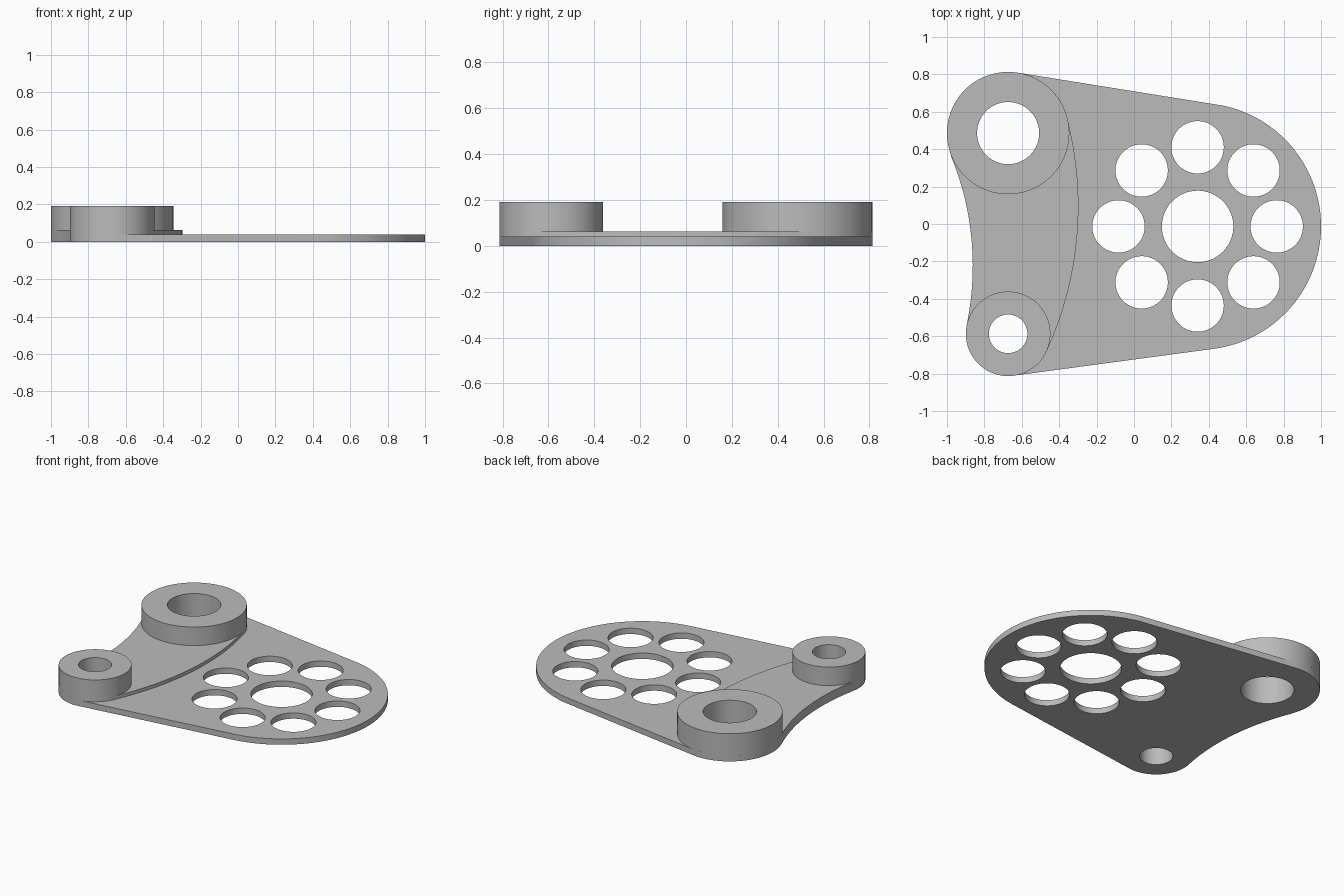
import bpy, bmesh
from math import cos, sin, atan2, acos, pi, tau, radians, ceil
from mathutils import Vector

if "Cube" in bpy.data.objects:
    bpy.data.objects.remove(bpy.data.objects["Cube"], do_unlink=True)

# Single painted-metal colour
grey = bpy.data.materials.new("plain grey")
grey.use_nodes = True
colour = (0.5, 0.5, 0.5, 1)
grey.diffuse_color = colour
grey.node_tree.nodes["Principled BSDF"].inputs["Base Color"].default_value = colour

# Levels
PLATE_TOP, WEB_TOP, BOSS_TOP = 0.04, 0.063, 0.19

# Construction circles: centre and radius
disc, disc_r = Vector((0.34, -0.013)), 0.66
big, big_r, big_hole = Vector((-0.673, 0.486)), 0.327, 0.166
small, small_r, small_hole = Vector((-0.673, -0.587)), 0.226, 0.103
waist, waist_r = Vector((-2.402, -0.224)), 1.54
bulge, bulge_r = Vector((-2.157, 0.096)), 1.86


def angle(a, b):
    return atan2(b.y - a.y, b.x - a.x)


def arc(c, r, start, end):
    """Points along an arc, leaving out the last one."""
    n = max(8, ceil(abs(end - start) / radians(2.5)))
    return [(c.x + r * cos(start + (end - start) * i / n),
             c.y + r * sin(start + (end - start) * i / n)) for i in range(n)]


def circle(c, r):
    return arc(c, r, 0, tau)


def slab(name, loops, bottom, top, keep_bottom=False):
    """Fill an outline with holes and extrude it upwards."""
    bm = bmesh.new()
    for loop in loops:
        verts = [bm.verts.new((x, y, bottom)) for x, y in loop]
        for i, v in enumerate(verts):
            bm.edges.new((verts[i - 1], v))
    bmesh.ops.triangle_fill(bm, edges=bm.edges[:], use_beauty=True)
    base = bm.faces[:]
    ext = bmesh.ops.extrude_face_region(bm, geom=base, use_keep_orig=True)
    moved = [g for g in ext["geom"] if isinstance(g, bmesh.types.BMVert)]
    bmesh.ops.translate(bm, verts=moved, vec=(0, 0, top - bottom))
    bmesh.ops.recalc_face_normals(bm, faces=bm.faces[:])
    if not keep_bottom:
        hidden = [f for f in bm.faces if all(v.co.z < bottom + 0.0001 for v in f.verts)]
        bmesh.ops.delete(bm, geom=hidden, context="FACES_ONLY")
    mesh = bpy.data.meshes.new(name)
    bm.to_mesh(mesh)
    bm.free()
    mesh.materials.append(grey)
    obj = bpy.data.objects.new(name, mesh)
    bpy.context.collection.objects.link(obj)
    bpy.ops.object.select_all(action="DESELECT")
    obj.select_set(True)
    bpy.context.view_layer.objects.active = obj
    bpy.ops.object.shade_smooth_by_angle(angle=radians(30))
    return obj


# Tangent directions shared by the outlines
upper = angle(disc, big) - acos((disc_r - big_r) / (big - disc).length)
lower = angle(disc, small) + acos((disc_r - small_r) / (small - disc).length)
waist_big, waist_small = angle(waist, big), angle(waist, small)
bulge_big, bulge_small = angle(bulge, big), angle(bulge, small)
lower %= tau
waist_edge = arc(waist, waist_r, waist_big, waist_small)
boss_holes = [circle(big, big_hole), circle(small, small_hole)]

# Base plate with a centre hole and a ring of eight holes
plate_outline = (arc(disc, disc_r, lower - tau, upper)
                 + arc(big, big_r, upper, pi + waist_big)
                 + waist_edge
                 + arc(small, small_r, pi + waist_small, lower))
ring = [circle(disc + 0.423 * Vector((cos(i * pi / 4), sin(i * pi / 4))), 0.14)
        for i in range(8)]
slab("base_plate", [plate_outline, circle(disc, 0.191)] + ring + boss_holes,
     0, PLATE_TOP, keep_bottom=True)

# Raised web joining the two bosses
web_outline = (arc(big, big_r, bulge_big, pi + waist_big)
               + waist_edge
               + arc(small, small_r, pi + waist_small, tau + bulge_small)
               + arc(bulge, bulge_r, bulge_small, bulge_big))
slab("raised_web", [web_outline] + boss_holes, PLATE_TOP, WEB_TOP)

# Hollow bosses
slab("large_boss", [circle(big, big_r), boss_holes[0]], WEB_TOP, BOSS_TOP)
slab("small_boss", [circle(small, small_r), boss_holes[1]], WEB_TOP, BOSS_TOP)
